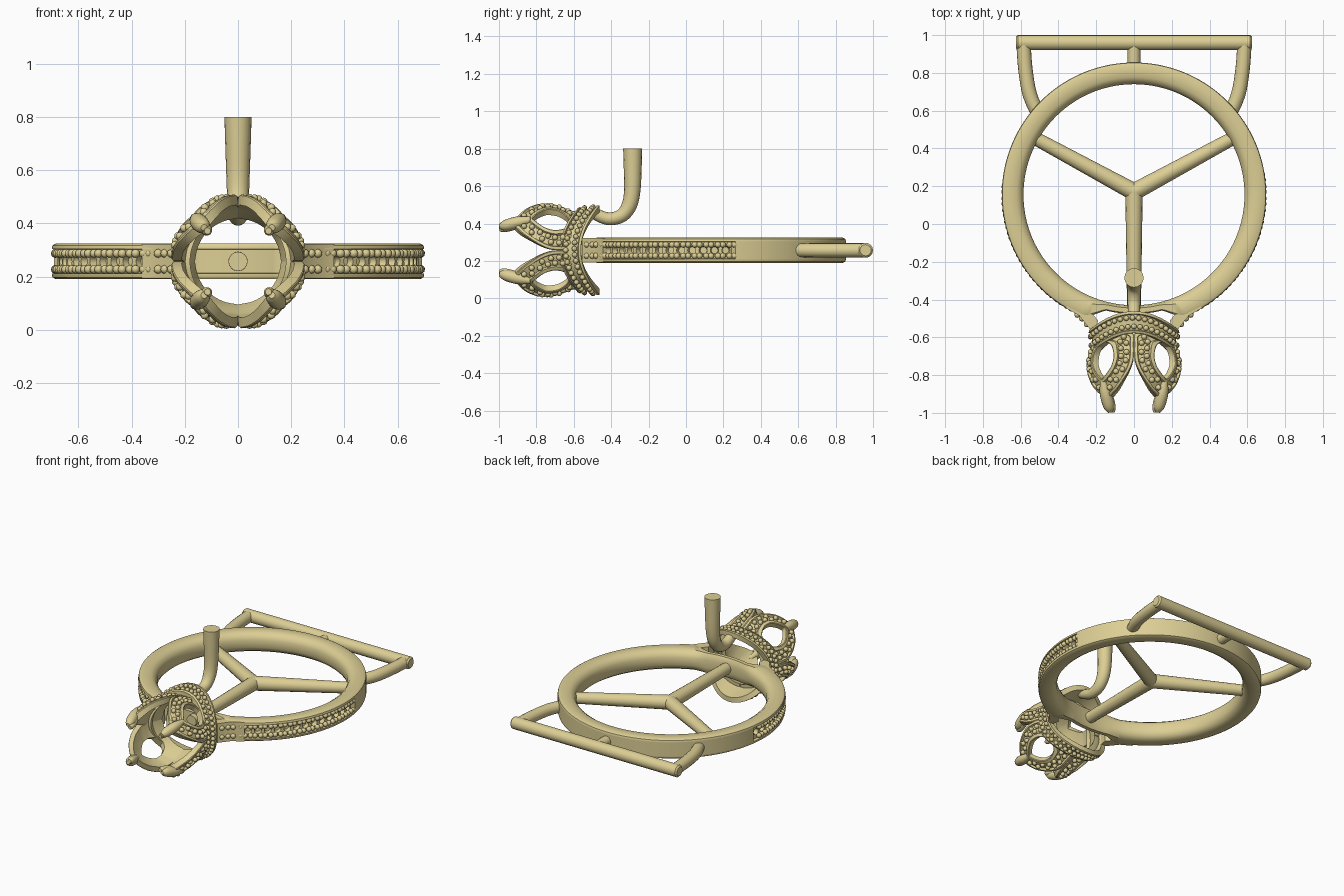
import bpy, bmesh
from math import sin, cos, radians, degrees
from mathutils import Vector, Matrix

if "Cube" in bpy.data.objects:
    bpy.data.objects.remove(bpy.data.objects["Cube"])

CY, CZ = 0.155, 0.257      # ring centre y, common mid height
GOLD = bpy.data.materials.new("gold")
GOLD.diffuse_color = (0.72, 0.62, 0.3, 1)
GOLD.use_nodes = True
GOLD.node_tree.nodes["Principled BSDF"].inputs["Base Color"].default_value = GOLD.diffuse_color


def finish(ob, angle=35):
    ob.data.materials.append(GOLD)
    bpy.ops.object.select_all(action='DESELECT')
    ob.select_set(True)
    bpy.context.view_layer.objects.active = ob
    bpy.ops.object.shade_smooth_by_angle(angle=radians(angle))
    return ob


def from_bm(name, bm):
    me = bpy.data.meshes.new(name)
    bmesh.ops.recalc_face_normals(bm, faces=bm.faces)
    bm.to_mesh(me)
    bm.free()
    ob = bpy.data.objects.new(name, me)
    bpy.context.collection.objects.link(ob)
    return ob


def loft(name, rings):
    """Skin closed sections arranged in a closed loop."""
    bm = bmesh.new()
    vs = [[bm.verts.new(p) for p in r] for r in rings]
    n, m = len(vs), len(vs[0])
    for i in range(n):
        for j in range(m):
            a, b = vs[i], vs[(i + 1) % n]
            bm.faces.new((a[j], a[(j + 1) % m], b[(j + 1) % m], b[j]))
    return from_bm(name, bm)


def spline(pts, closed=False, steps=4):
    """Catmull-Rom refinement of tuples."""
    p = [Vector(q) for q in pts]
    n, out = len(p), []
    get = (lambda i: p[i % n]) if closed else (lambda i: p[max(0, min(n - 1, i))])
    for i in range(n if closed else n - 1):
        a, b, c, d = (get(i + k) for k in (-1, 0, 1, 2))
        for s in range(steps):
            t = s / steps
            out.append(0.5 * (2 * b + (c - a) * t + (2 * a - 5 * b + 4 * c - d) * t * t
                              + (3 * b - a - 3 * c + d) * t ** 3))
    return out if closed else out + [p[-1]]


def tube(name, pts, smooth=True):
    """Round rod through (x, y, z, radius) points."""
    pts = spline(pts) if smooth else pts
    cu = bpy.data.curves.new(name, 'CURVE')
    cu.dimensions = '3D'
    cu.bevel_depth, cu.bevel_resolution, cu.use_fill_caps = 1, 6, True
    sp = cu.splines.new('POLY')
    sp.points.add(len(pts) - 1)
    for q, p in zip(sp.points, pts):
        q.co, q.radius = (p[0], p[1], p[2], 1), p[3]
    ob = bpy.data.objects.new(name, cu)
    bpy.context.collection.objects.link(ob)
    bpy.ops.object.select_all(action='DESELECT')
    ob.select_set(True)
    bpy.context.view_layer.objects.active = ob
    bpy.ops.object.convert(target='MESH')
    return finish(bpy.context.object)


def beads(name, pts, r):
    bm = bmesh.new()
    for p in pts:
        bmesh.ops.create_icosphere(bm, subdivisions=2, radius=r, matrix=Matrix.Translation(p))
    return finish(from_bm(name, bm), 60)


def on_ring(a, r, z):      # a in degrees measured from +x
    return Vector((r * cos(radians(a)), CY + r * sin(radians(a)), CZ + z))


def on_head(a, r, y):      # head axis runs along y
    return Vector((r * cos(radians(a)), y, CZ + r * sin(radians(a))))


# Ring band: comfort-fit inside, channel along the front half, thin behind the head
half = [(.585, .025), (.597, .05), (.622, .067), (.685, .067), (.697, .06), (.70, .05), (.70, .046)]
rings = []
for i in range(240):
    a = i * 1.5
    off = abs((a - 270 + 180) % 360 - 180)
    d = 0.022 if off < 98 else 0
    f = min(1, max(.4, .4 + .6 * (off - 14) / 8))
    prof = half + [(.70 - d, .044), (.70 - d, 0)]
    sec = prof + [(r, -z) for r, z in reversed(prof[:-1])]
    rings.append([on_ring(a, .585 + (r - .585) * f, z) for r, z in sec])
band = loft("ring_band", rings)

# Drilled stone seats in the channel, with paired beads between them
STEP, cut, pts = 5.2, bmesh.new(), []
for side in (0, 1):
    for k in range(14):
        a = 5.0 - STEP * k
        b = 180 - a if side else a
        dirv = on_ring(b, 1, 0) - on_ring(b, 0, 0)
        m = Matrix.Translation(on_ring(b, .685, 0)) @ dirv.to_track_quat('Z', 'Y').to_matrix().to_4x4()
        bmesh.ops.create_cone(cut, cap_ends=True, segments=16, radius1=.018, radius2=.028, depth=.07, matrix=m)
        for e in (-1.1, 1.1):
            for z in (-.03, .03):
                pts.append(on_ring(b + STEP / 2 + e, .687, z))
cutter = from_bm("seat_cutter", cut)
cutter.hide_render = True
bpy.context.view_layer.objects.active = band
mod = band.modifiers.new("seats", 'BOOLEAN')
mod.operation, mod.object, mod.solver = 'DIFFERENCE', cutter, 'EXACT'
bpy.ops.object.modifier_apply(modifier=mod.name)
bpy.data.objects.remove(cutter)
finish(band)
beads("band_beads", pts, .0165)

# Shoulders joining band and head
for s in (-1, 1):
    bm = bmesh.new()
    top = [(.36, -.445), (.29, -.485), (.235, -.555), (.20, -.56), (.19, -.51), (.25, -.445), (.33, -.40)]
    lo = [bm.verts.new((s * x, y, CZ - .065)) for x, y in top]
    f = bm.faces.new(lo)
    ext = bmesh.ops.extrude_face_region(bm, geom=[f])
    bmesh.ops.translate(bm, vec=(0, 0, .13), verts=[v for v in ext['geom'] if isinstance(v, bmesh.types.BMVert)])
    finish(from_bm("shoulder", bm))
    beads("shoulder_beads", [Vector((s * x, y, CZ + z)) for x, y in ((.3, -.48), (.275, -.5), (.25, -.53))
                             for z in (-.03, .03)], .0165)


# Head collar: saddle-shaped channelled band
def saddle(a):
    return -.57 - .05 * cos(2 * radians(a))


prof = [(-.058, .226), (-.044, .232), (-.040, .219), (.040, .224), (.044, .24), (.058, .238), (.058, .205), (-.058, .180)]
finish(loft("head_collar", [[on_head(a, r, saddle(a) + w) for w, r in prof] for a in range(0, 360, 4)]), 30)
pts = []
for k in range(44):
    a = k * 360 / 44
    pts += [on_head(a, .227, saddle(a) - .023), on_head(a + 2, .231, saddle(a) + .023)]
beads("collar_beads", pts, .0145)

# Petals: pierced leaves on a bulbous surface, rims raised around a beaded field
BULB = [(-.95, .195), (-.90, .218), (-.85, .238), (-.80, .249), (-.74, .252), (-.68, .240), (-.62, .215), (-.56, .195)]


def bulb(y):
    for (y0, r0), (y1, r1) in zip(BULB, BULB[1:]):
        if y <= y1:
            return r0 + (r1 - r0) * (y - y0) / (y1 - y0)
    return BULB[-1][1]


outer = [(0, -.92), (9, -.91), (23, -.87), (36, -.80), (43, -.74), (45, -.69), (45, -.63), (44, -.58), (24, -.575), (0, -.575)]
hole = [(0, -.82), (5, -.805), (11, -.78), (16, -.75), (18, -.72), (18, -.69), (15, -.66), (11, -.64), (6, -.63), (0, -.625)]


def loop(h):
    return spline(h + [(-a, y) for a, y in reversed(h[1:-1])], closed=True)


LO, LH = loop(outer), loop(hole)
ROWS = [(0, -.004), (.04, 0), (.17, 0), (.21, -.014), (.5, -.014), (.75, -.014), (.79, 0), (.96, 0), (1, -.004),
        (1, -.038), (.5, -.04), (0, -.04)]
for q in (45, 135, 225, 315):
    secs = []
    for o, h in zip(LO, LH):
        row = []
        for k, d in ROWS:
            p = o.lerp(h, k)
            row.append(on_head(q + p.x, bulb(p.y) + d, p.y))
        secs.append(row)
    finish(loft("petal", secs), 35)
    # beads on the field
    pts, n = [], len(LO)
    for i in range(n):
        along = min(i, n - i)
        if 5 <= along <= 30 and along % 4 in (1, 3):
            p = LO[i].lerp(LH[i], .36 if along % 4 == 1 else .62)
            pts.append(on_head(q + p.x, bulb(p.y) - .006, p.y))
    beads("petal_beads", pts, .0155)
    # claw prong, with a smaller inner claw
    path = [(.232, -.83, .016), (.215, -.89, .030), (.197, -.94, .032), (.185, -.975, .026), (.18, -.997, .012)]
    tube("prong", [(*on_head(q, r, y), w) for r, y, w in path])
    path = [(.205, -.88, .02), (.18, -.93, .022), (.165, -.975, .02), (.162, -.998, .012)]
    tube("prong_inner", [(*on_head(q, r, y), w) for r, y, w in path])

# Casting supports inside the ring
for x, y in ((.525, .455), (-.525, .455), (0, -.5)):
    tube("inner_spoke", [(0, .17, CZ, .046), (x, y, CZ, .036)], False)

# Support frame behind the ring
tube("back_bar", [(-.625, .96, CZ, .03), (-.615, .96, CZ, .04), (.615, .96, CZ, .04), (.625, .96, CZ, .03)], False)
tube("back_stub", [(0, .96, CZ, .034), (0, .82, CZ, .034)], False)
for s in (-1, 1):
    tube("frame_leg", [(s * .585, .96, CZ, .038), (s * .575, .82, CZ, .038), (s * .55, .68, CZ, .038), (s * .495, .56, CZ, .036)])

# Upright feed post curving into the collar
tube("feed_post", [(0, -.285, .80, .051), (0, -.285, .70, .048), (0, -.287, .58, .044), (0, -.302, .50, .041),
                   (0, -.34, .445, .037), (0, -.40, .425, .034), (0, -.45, .435, .033), (0, -.51, .465, .03)])
